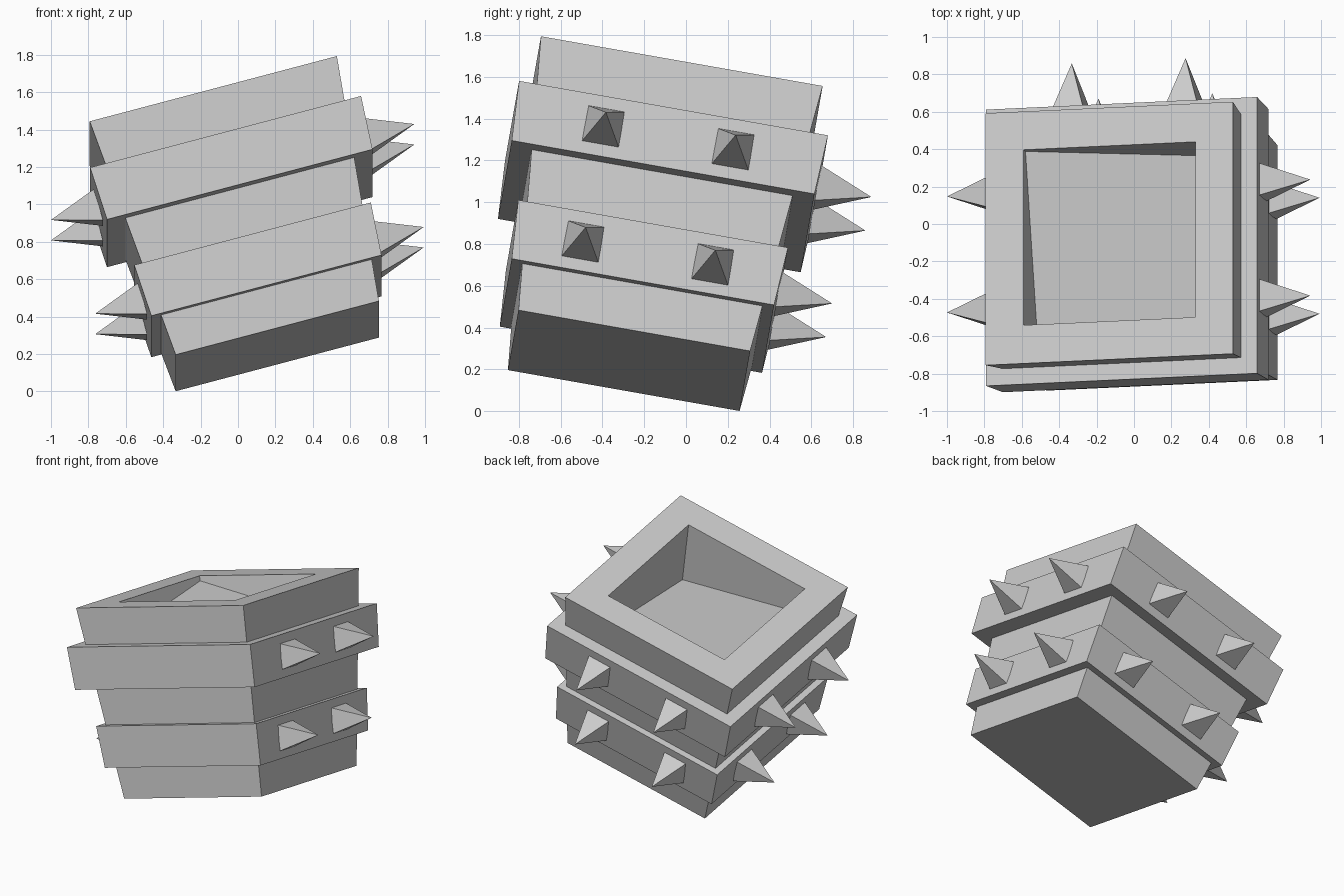
import bpy, bmesh, math
from mathutils import Matrix, Vector

cube = bpy.data.objects.get("Cube")
if cube:
    bpy.data.objects.remove(cube, do_unlink=True)

# One plain grey material
grey = bpy.data.materials.new("light_grey")
grey.use_nodes = True
colour = (0.6, 0.6, 0.6, 1)
grey.diffuse_color = colour
grey.node_tree.nodes["Principled BSDF"].inputs["Base Color"].default_value = colour

# The whole pot leans over on one bottom corner
LEAN = (Matrix.Translation((0.21, -0.2725, 0.2425))
        @ Matrix.Rotation(math.radians(-10), 4, 'X')
        @ Matrix.Rotation(math.radians(-15), 4, 'Y'))
CORNERS = [(-1, -1), (1, -1), (1, 1), (-1, 1)]
BASE, TOP, HEIGHT = 0.5625, 0.684, 1.322
TAPER = (TOP - BASE) / HEIGHT


def body_half(h):
    return BASE + TAPER * h


def square(half, h):
    return [Vector((x * half, y * half, h)) for x, y in CORNERS]


def loft(name, loops, ring=False):
    """Skin square loops; close them into a ring or cap both ends."""
    bm = bmesh.new()
    rows = [[bm.verts.new(p) for p in loop] for loop in loops]
    pairs = list(zip(rows, rows[1:]))
    if ring:
        pairs.append((rows[-1], rows[0]))
    else:
        bm.faces.new(rows[0][::-1])
        bm.faces.new(rows[-1])
    for a, b in pairs:
        for i in range(4):
            j = (i + 1) % 4
            bm.faces.new((a[i], a[j], b[j], b[i]))
    bmesh.ops.recalc_face_normals(bm, faces=bm.faces)
    return finish(name, bm)


def finish(name, bm, local=Matrix()):
    mesh = bpy.data.meshes.new(name)
    bm.to_mesh(mesh)
    bm.free()
    mesh.materials.append(grey)
    obj = bpy.data.objects.new(name, mesh)
    bpy.context.collection.objects.link(obj)
    obj.matrix_world = LEAN @ local
    return obj


# Tapered pot, hollowed down to a level surface inside
RIM, LEVEL = 0.476, 1.265
rim = square(RIM, HEIGHT)
surface = []
for p, (x, y) in zip(rim, CORNERS):
    down = Vector((-x * TAPER, -y * TAPER, -1))
    drop = ((LEAN @ p).z - LEVEL) / -(LEAN.to_3x3() @ down).z
    surface.append(p + down * drop)
loft("pot_body", [square(BASE, 0), square(TOP, HEIGHT), rim, surface])


# Square bands around the pot, each with pyramid spikes on three sides
def band(name, low, high, half_low, half_high):
    loft(name + "_band", [square(half_low, low), square(half_high, high),
                          square(body_half(high) - 0.02, high),
                          square(body_half(low) - 0.02, low)], ring=True)
    middle, face = (low + high) / 2, (half_low + half_high) / 2
    for side, angle in (("left", 0), ("back", 90), ("right", 180)):
        for k, offset in enumerate((-0.315, 0.315)):
            bm = bmesh.new()
            bmesh.ops.create_cone(bm, cap_ends=True, segments=4,
                                  radius1=0.125, radius2=0, depth=0.264)
            bmesh.ops.rotate(bm, verts=bm.verts,
                             matrix=Matrix.Rotation(math.radians(45), 3, 'Z'))
            place = (Matrix.Rotation(math.radians(angle), 4, 'Z')
                     @ Matrix.Translation((face + 0.131, offset, middle))
                     @ Matrix.Rotation(math.radians(90), 4, 'Y'))
            finish(f"{name}_{side}_spike_{k + 1}", bm, place)


band("lower", 0.225, 0.512, 0.637, 0.655)
band("upper", 0.775, 1.068, 0.735, 0.75)
